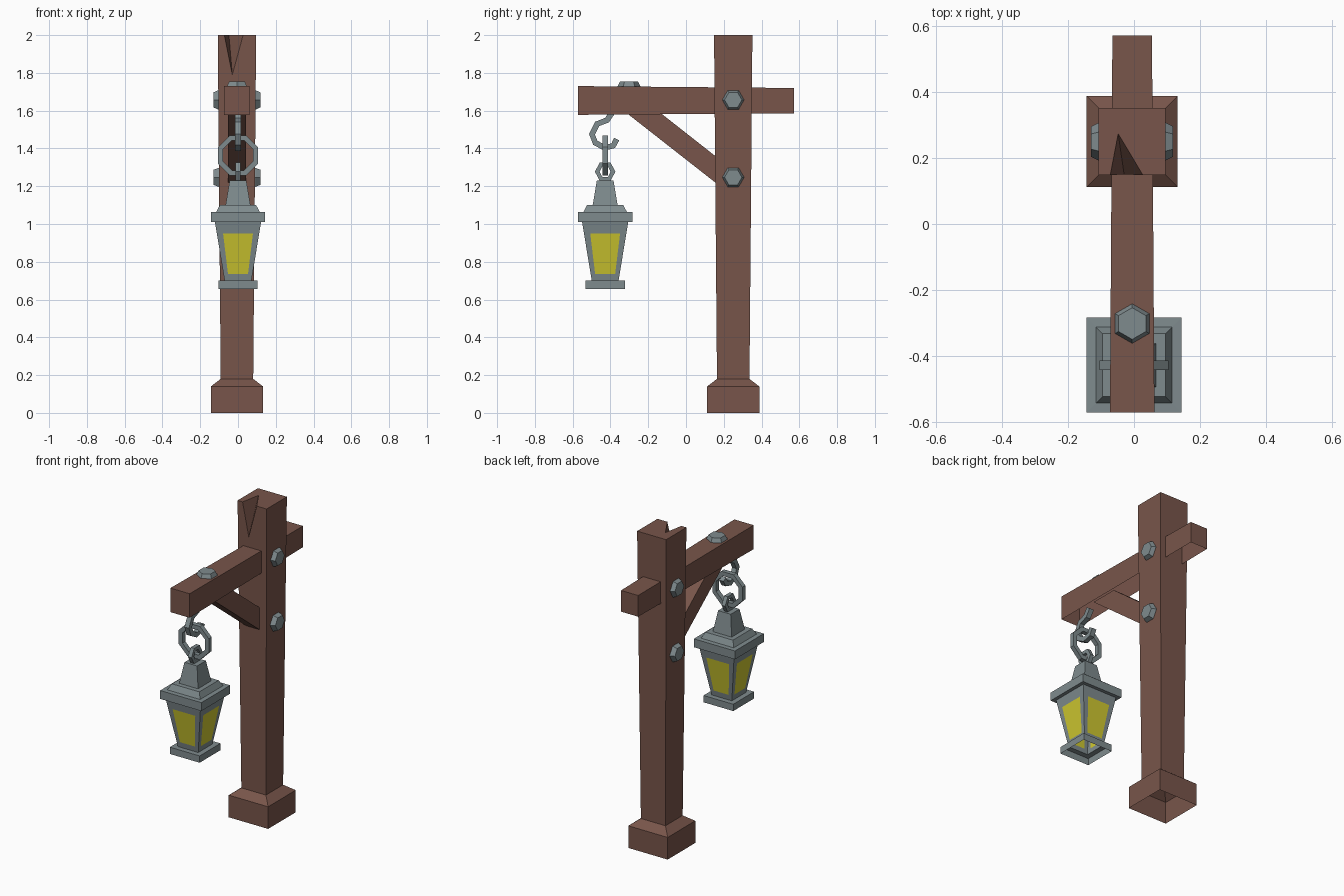
import bpy, bmesh, math
from mathutils import Vector

if "Cube" in bpy.data.objects:
    bpy.data.objects.remove(bpy.data.objects["Cube"])


def material(name, rgb):
    m = bpy.data.materials.new(name)
    m.diffuse_color = (*rgb, 1)
    m.use_nodes = True
    m.node_tree.nodes["Principled BSDF"].inputs["Base Color"].default_value = m.diffuse_color
    return m


WOOD = material("brown wood", (0.188, 0.091, 0.069))
IRON = material("grey iron", (0.212, 0.258, 0.270))
GLASS = material("yellow glass", (0.624, 0.578, 0.030))
CX, PY = -0.0055, 0.25      # timber centre line and post position
LY = -0.428                 # lantern position


def finish(name, bm, *mats):
    bmesh.ops.recalc_face_normals(bm, faces=bm.faces[:])
    me = bpy.data.meshes.new(name)
    bm.to_mesh(me)
    bm.free()
    for m in mats:
        me.materials.append(m)
    ob = bpy.data.objects.new(name, me)
    bpy.context.collection.objects.link(ob)
    return ob


def loft(rings, start=False, end=False, closed=False):
    """Skin a list of equal rings; return the bmesh and its vertex rings."""
    bm = bmesh.new()
    vr = [[bm.verts.new(p) for p in r] for r in rings]
    n = len(vr[0])
    pairs = list(zip(vr, vr[1:])) + ([(vr[-1], vr[0])] if closed else [])
    for a, b in pairs:
        for i in range(n):
            j = (i + 1) % n
            bm.faces.new((a[i], a[j], b[j], b[i]))
    if start:
        bm.faces.new(vr[0][::-1])
    if end:
        bm.faces.new(vr[-1])
    return bm, vr


def square(cx, cy, z, h):
    # order: front left, front right, back right, back left
    return [Vector((cx + sx * h, cy + sy * h, z))
            for sx, sy in ((-1, -1), (1, -1), (1, 1), (-1, 1))]


def sweep(name, pts, n, h, closed=False):
    """Square bar along a planar path with plane normal n."""
    pts, n, rings = [Vector(p) for p in pts], Vector(n), []
    k = len(pts)
    for i, p in enumerate(pts):
        a = pts[(i - 1) % k] if closed or i else p
        b = pts[(i + 1) % k] if closed or i < k - 1 else p
        s = (b - a).normalized().cross(n)
        rings.append([p + (s * u + n * v) * h
                      for u, v in ((-1, -1), (1, -1), (1, 1), (-1, 1))])
    bm, _ = loft(rings, not closed, not closed, closed)
    return finish(name, bm, IRON)


def bolt(name, centre, axis, up, r0, r1, depth):
    """Tapered hexagonal bolt head, one corner towards 'up'."""
    c, a, u = Vector(centre), Vector(axis), Vector(up)
    v = a.cross(u)
    rings = []
    for d, r in ((-0.008, r0), (0.002, r0), (depth, r1)):
        rings.append([c + a * d + (u * math.cos(t) + v * math.sin(t)) * r
                      for t in (i * math.pi / 3 for i in range(6))])
    bm, _ = loft(rings, end=True)
    return finish(name, bm, IRON)


# Post with flared foot, open underneath, and a split at the top front
bm, vr = loft([square(CX, PY, z, h) for z, h in
               ((0, 0.138), (0.14, 0.138), (0.18, 0.086), (2.0, 0.1015))])
low, top = vr[2], vr[3]
bm.faces.remove(next(f for f in bm.faces
                     if all(v in f.verts for v in (low[0], low[1], top[0]))))
A, B, C, D = [bm.verts.new(p) for p in (
    (-0.072, PY - 0.1015, 2), (0.027, PY - 0.1015, 2),
    (-0.048, 0.274, 2), (-0.03, PY - 0.0997, 1.79))]
bm.faces.new((low[0], low[1], top[1], B, D, A, top[0]))
bm.faces.new((top[0], A, C, B, top[1], top[2], top[3]))
bm.faces.new((A, D, C))
bm.faces.new((B, C, D))
finish("post", bm, WOOD)

# Tapered cross beam, open underneath
ends = [(-0.572, 0.0675, 1.578, 1.73), (0.572, 0.06, 1.586, 1.72)]
bm, _ = loft([[(CX - h, y, z0), (CX + h, y, z0), (CX + h, y, z1), (CX - h, y, z1)]
              for y, h, z0, z1 in ends], True, True)
bmesh.ops.delete(bm, geom=[f for f in bm.faces
                           if f.calc_center_median().z < 1.6], context='FACES_ONLY')
finish("cross_beam", bm, WOOD)

# Diagonal brace
side = [(-0.31, 1.584), (-0.13, 1.584), (0.165, 1.352), (0.165, 1.212)]
bm, _ = loft([[(CX + x, y, z) for y, z in side] for x in (-0.048, 0.048)], True, True)
finish("brace", bm, WOOD)

# Bolts through the post and on top of the beam
for z, h in ((1.657, 0.0985), (1.247, 0.095)):
    for s, label in ((-1, "left"), (1, "right")):
        bolt(f"post_bolt_{label}", (CX + s * h, PY, z), (s, 0, 0), (0, 1, 0),
             0.058, 0.046, 0.1245 - h)
bolt("beam_bolt", (CX, -0.302, 1.728), (0, 0, 1), (0, 1, 0), 0.06, 0.048, 0.026)

# Hook under the beam
sweep("hook", [(0, y, z) for y, z in (
    (-0.39, 1.592), (-0.418, 1.55), (-0.47, 1.53), (-0.498, 1.475), (-0.48, 1.43),
    (-0.43, 1.403), (-0.385, 1.415), (-0.367, 1.45))], (1, 0, 0), 0.0155)

# Large octagonal ring and small hexagonal ring
sweep("large_ring", [(0.0995 * math.cos(t), LY, 1.363 + 0.0995 * math.sin(t))
                     for t in ((i + 0.5) * math.pi / 4 for i in range(8))],
      (0, 1, 0), 0.0145, True)
sweep("small_ring", [(0, LY + 0.042 * math.cos(t), 1.277 + 0.045 * math.sin(t))
                     for t in (i * math.pi / 3 for i in range(6))],
      (1, 0, 0), 0.0125, True)

# Lantern: stepped square profile, open underneath
profile = [(0.657, 0.104), (0.70, 0.104), (0.70, 0.071), (1.01, 0.122),
           (1.01, 0.144), (1.063, 0.144), (1.064, 0.115), (1.10, 0.096),
           (1.10, 0.066), (1.23, 0.044)]
bm, vr = loft([square(0, LY, z, h) for z, h in profile], end=True)
# Windows: replace each body side by a frame around a glass pane
for i in range(4):
    j = (i + 1) % 4
    outer = [vr[2][i], vr[2][j], vr[3][j], vr[3][i]]
    bm.faces.remove(next(f for f in bm.faces if set(f.verts) == set(outer)))
    pane = []
    for z, w, corners in ((0.735, 0.053, (0, 1)), (0.95, 0.079, (1, 0))):
        h = 0.071 + (z - 0.70) / 0.31 * 0.051
        row = square(0, LY, z, h)
        for c in corners:
            p, q = row[i], row[j]
            pane.append(bm.verts.new(p.lerp(q, 0.5 + (c - 0.5) * w / h)))
    for k in range(4):
        m = (k + 1) % 4
        bm.faces.new((outer[k], outer[m], pane[m], pane[k]))
    bm.faces.new(pane).material_index = 1
finish("lantern", bm, IRON, GLASS)
